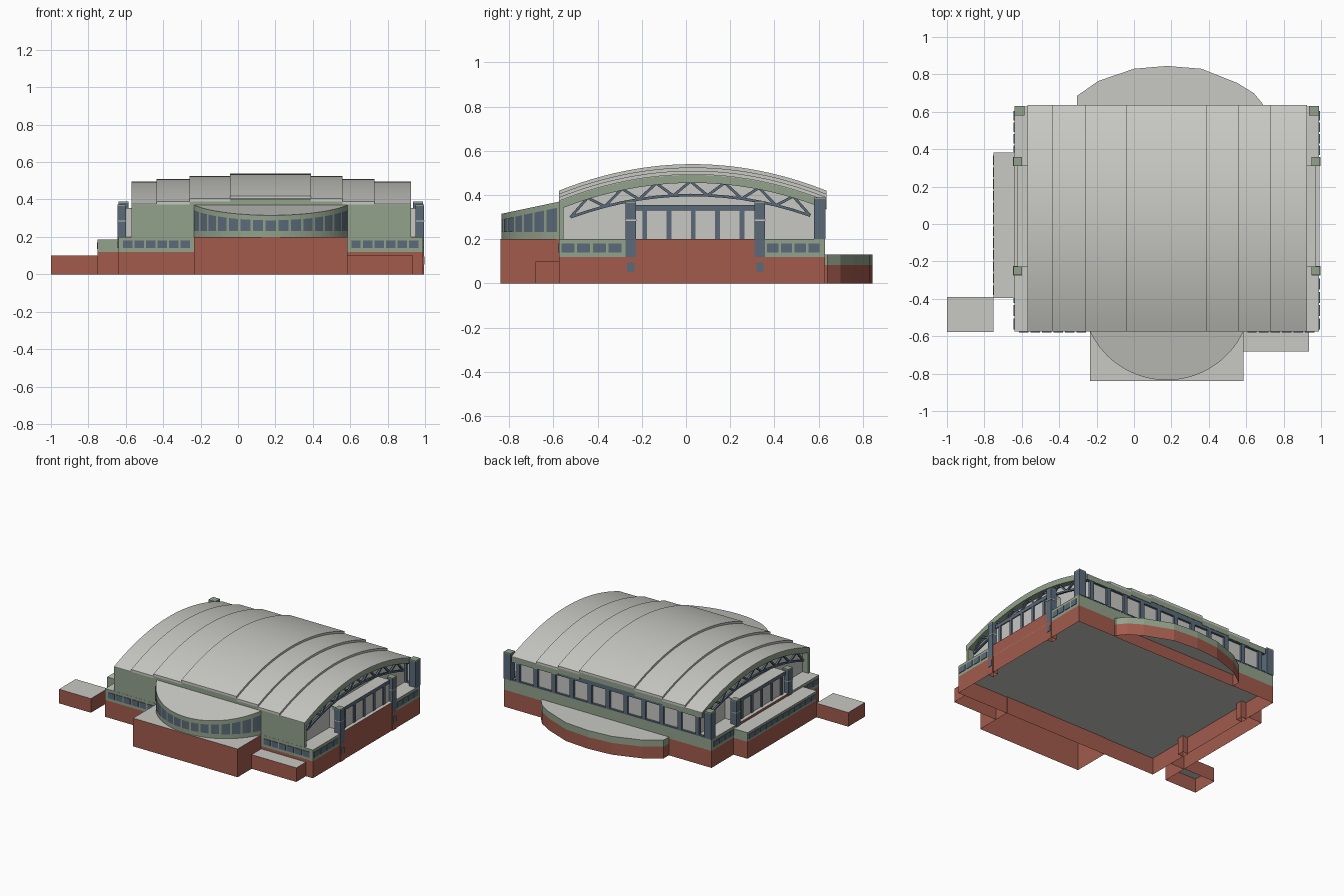
import bpy, bmesh, math
from mathutils import Vector

cube = bpy.data.objects.get("Cube")
if cube:
    bpy.data.objects.remove(cube, do_unlink=True)


def material(name, r, g, b):
    m = bpy.data.materials.new(name)
    m.use_nodes = True
    m.diffuse_color = (r, g, b, 1)
    m.node_tree.nodes["Principled BSDF"].inputs["Base Color"].default_value = (r, g, b, 1)
    return m


BRICK = material("brick red", 0.36, 0.105, 0.073)
GREEN = material("sage green", 0.29, 0.36, 0.26)
SLATE = material("slate blue", 0.105, 0.147, 0.195)
ROOF = material("roof grey", 0.58, 0.585, 0.55)
PANEL = material("pale panel", 0.57, 0.57, 0.55)


def finish(name, bm, mat, top=None, smooth=False):
    """Turn a bmesh into an object; upward faces may take a second colour."""
    bm.normal_update()
    if top:
        for f in bm.faces:
            f.material_index = int(f.normal.z > 0.5)
    me = bpy.data.meshes.new(name)
    bm.to_mesh(me)
    bm.free()
    ob = bpy.data.objects.new(name, me)
    bpy.context.collection.objects.link(ob)
    me.materials.append(mat)
    if top:
        me.materials.append(top)
    if smooth:
        bpy.ops.object.select_all(action='DESELECT')
        ob.select_set(True)
        bpy.context.view_layer.objects.active = ob
        bpy.ops.object.shade_smooth_by_angle(angle=math.radians(25))
    return ob


def prism(name, pts, z0, z1, mat, top=None, hollow=False):
    """Upright prism; z1 may be a function of the point; hollow leaves out the bottom."""
    bm = bmesh.new()
    height = z1 if callable(z1) else lambda p: z1
    low = [bm.verts.new((*p, z0)) for p in pts]
    high = [bm.verts.new((*p, height(p))) for p in pts]
    for i in range(len(pts)):
        j = (i + 1) % len(pts)
        bm.faces.new((low[i], low[j], high[j], high[i]))
    bm.faces.new(high)
    if not hollow:
        bm.faces.new(low[::-1])
    return finish(name, bm, mat, top)


def box(name, x, y, z, mat, top=None, hollow=False):
    (a, b), (c, d) = sorted(x), sorted(y)
    return prism(name, [(a, c), (b, c), (b, d), (a, d)], z[0], z[1], mat, top, hollow)


def spread(a, b, n, fill):
    """Spans of n evenly spaced pieces between a and b."""
    step = (b - a) / n
    return [(a + step * (i + 0.5 - fill / 2), a + step * (i + 0.5 + fill / 2)) for i in range(n)]


def arch(peak, y):
    return peak - 0.12 * ((y - 0.03) / 0.605) ** 2


def vault(name, x, upper, lower, mat, y0=-0.575, y1=0.635, n=24):
    """Extruded arch slab between two height functions."""
    ys = [y0 + (y1 - y0) * i / n for i in range(n + 1)]
    bm = bmesh.new()
    rows = [[bm.verts.new((px, y, f(y))) for y in ys] for px in x for f in (upper, lower)]
    a, b, c, d = rows
    for i in range(n):
        for r, s in ((a, c), (c, d), (d, b), (b, a)):
            bm.faces.new((r[i], s[i], s[i + 1], r[i + 1]))
    for i in (0, n):
        bm.faces.new((a[i], b[i], d[i], c[i]))
    bmesh.ops.recalc_face_normals(bm, faces=bm.faces)
    return finish(name, bm, mat, smooth=True)


def flip(x):
    return 0.35 - x


def both(x, side):
    return x if side == "left" else tuple(flip(v) for v in x)


# Main base with open underside and green window band
box("base_walls", (-0.64, 0.99), (-0.575, 0.628), (0, 0.12), BRICK, ROOF, True)
box("base_band", (-0.64, 0.99), (-0.575, 0.628), (0.12, 0.2), GREEN, ROOF, True)
for x in spread(-0.62, -0.25, 6, 0.82) + spread(0.6, 0.97, 6, 0.82):
    box("front_window", x, (-0.579, -0.57), (0.14, 0.18), SLATE)

# Stepped barrel roof with green edge layer
steps = [-0.57, -0.435, -0.26, -0.042, 0.39, 0.56, 0.73, 0.925]
for i in range(7):
    level = min(i, 6 - i)
    peak = 0.495 + 0.015 * level
    thick = 0.016 if level else 0.004
    span = (steps[i], steps[i + 1])
    vault("roof_section", span, lambda y: arch(peak, y), lambda y: arch(peak - thick, y), ROOF)
    vault("roof_edge", span, lambda y: arch(peak - thick, y),
          lambda y: arch(peak - thick - 0.036, y), GREEN)

# Hall body and front wall
vault("hall_body", (-0.525, 0.88), lambda y: arch(0.458, y), lambda y: 0.2, PANEL, -0.56, 0.615)
box("front_wall", (-0.57, 0.925), (-0.574, -0.555), (0.2, 0.372), GREEN)

# Back glazing
box("back_header", (-0.57, 0.925), (0.61, 0.63), (0.335, 0.372), SLATE)
box("back_sill", (-0.57, 0.925), (0.61, 0.63), (0.2, 0.208), SLATE)
for x in spread(-0.6, 0.95, 11, 0.22):
    box("back_column", x, (0.61, 0.63), (0.2, 0.34), SLATE)


def bar(bm, p, q, w):
    """Square beam between two points in a plane of constant x."""
    p, q = Vector(p), Vector(q)
    side = (q - p).normalized().cross(Vector((1, 0, 0))) * w
    out = Vector((w, 0, 0))
    ends = [[bm.verts.new(e + s * side + t * out) for s, t in ((1, 1), (-1, 1), (-1, -1), (1, -1))]
            for e in (p, q)]
    for i in range(4):
        j = (i + 1) % 4
        bm.faces.new((ends[0][i], ends[0][j], ends[1][j], ends[1][i]))


for side in ("left", "right"):
    # Gable truss: bowed lower chord and zigzag webs
    truss_x = both((0.905,), side)[0]
    bm = bmesh.new()
    half = 0.155 / 2
    nodes = [0.02 + half * k for k in range(-7, 8)]
    for k, (a, b) in enumerate(zip(nodes, nodes[1:])):
        za, zb = (0.4, 0.462) if k % 2 == 0 else (0.462, 0.4)
        bar(bm, (truss_x, a, arch(za, a)), (truss_x, b, arch(zb, b)), 0.006)
        bar(bm, (truss_x, a, arch(0.4, a)), (truss_x, b, arch(0.4, b)), 0.006)
    bmesh.ops.recalc_face_normals(bm, faces=bm.faces)
    finish(side + "_truss", bm, SLATE)

    # Raised brick centre with glazed bay
    box(side + "_brick_centre", both((0.9, 0.992), side), (-0.23, 0.312), (0.12, 0.202),
        BRICK, ROOF, True)
    box(side + "_bay", both((0.87, 0.965), side), (-0.23, 0.312), (0.2, 0.352), PANEL)
    box(side + "_bay_header", both((0.87, 0.972), side), (-0.23, 0.312), (0.33, 0.355), SLATE, ROOF)
    for y in spread(-0.242, 0.308, 5, 0.2):
        box(side + "_bay_column", both((0.95, 0.971), side), y, (0.2, 0.335), SLATE)

    # Pillars beside the bay
    for yc in (-0.25, 0.334):
        px, py = both((0.95, 0.995), side), (yc - 0.023, yc + 0.023)
        box(side + "_pillar_foot", px, py, (0, 0.12), BRICK, None, True)
        box(side + "_pillar", px, py, (0.12, 0.365), SLATE)
        box(side + "_pillar_cap", px, py, (0.365, 0.372), GREEN)
        box(side + "_pillar_joint", both((0.948, 0.997), side), (py[0] - 0.002, py[1] + 0.002),
            (0.283, 0.289), PANEL)
        box(side + "_pillar_plate", both((0.99, 0.998), side), (yc - 0.016, yc + 0.016),
            (0.052, 0.095), SLATE)

    # Back corner tower
    box(side + "_corner_tower", both((0.935, 0.988), side), (0.58, 0.632), (0.2, 0.382), SLATE)
    box(side + "_corner_cap", both((0.935, 0.988), side), (0.58, 0.632), (0.382, 0.39), GREEN)

    # Side windows in the green band
    for y in spread(-0.57, -0.285, 4, 0.82) + spread(0.362, 0.61, 4, 0.82):
        box(side + "_side_window", both((0.985, 0.994), side), y, (0.14, 0.18), SLATE)

# Front block carrying a rounded hall with a sloping roof
box("front_block", (-0.235, 0.585), (-0.84, -0.57), (0, 0.2), BRICK, ROOF, True)
RADIUS, SPREAD, CX, CY = 0.453, 1.13, 0.175, -0.382


def on_drum(t, r=RADIUS):
    return (CX + r * math.sin(t), CY - r * math.cos(t))


def slope(p):
    return 0.37 + (p[1] + 0.575) * 0.21


drum = [on_drum(-SPREAD + 2 * SPREAD * i / 32) for i in range(33)]
prism("rounded_hall", drum, 0.2, slope, GREEN, ROOF)
bm = bmesh.new()
for a, b in spread(-SPREAD, SPREAD, 15, 0.8):
    pts = [on_drum(a + (b - a) * k / 3, RADIUS + 0.003) for k in range(4)]
    low = [bm.verts.new((*p, 0.232)) for p in pts]
    high = [bm.verts.new((*p, slope(p) - 0.026)) for p in pts]
    for k in range(3):
        bm.faces.new((low[k], low[k + 1], high[k + 1], high[k]))
finish("rounded_hall_windows", bm, SLATE)

# Low annexes at the front and on the right side
box("front_annex", (0.585, 0.935), (-0.682, -0.573), (0, 0.1), BRICK, ROOF, True)
box("far_annex", (-1.0, -0.75), (-0.577, -0.39), (0, 0.1), BRICK, ROOF, True)
box("side_wing", (-0.75, -0.64), (-0.395, 0.382), (0, 0.12), BRICK, ROOF, True)
box("side_wing_band", (-0.75, -0.64), (-0.395, 0.382), (0.12, 0.185), GREEN, ROOF, True)
for y in spread(-0.385, 0.372, 12, 0.82):
    box("side_wing_window", (-0.754, -0.745), y, (0.135, 0.17), SLATE)

# Curved back annex
curve = [(0.69, 0.625), (0.69, 0.64), (0.64, 0.70), (0.55, 0.755), (0.36, 0.83), (0.175, 0.845),
         (0.0, 0.83), (-0.19, 0.765), (-0.305, 0.685), (-0.305, 0.625)]
prism("back_annex", curve, 0, 0.083, BRICK, ROOF, True)
prism("back_annex_band", curve, 0.083, 0.13, GREEN, ROOF, True)
